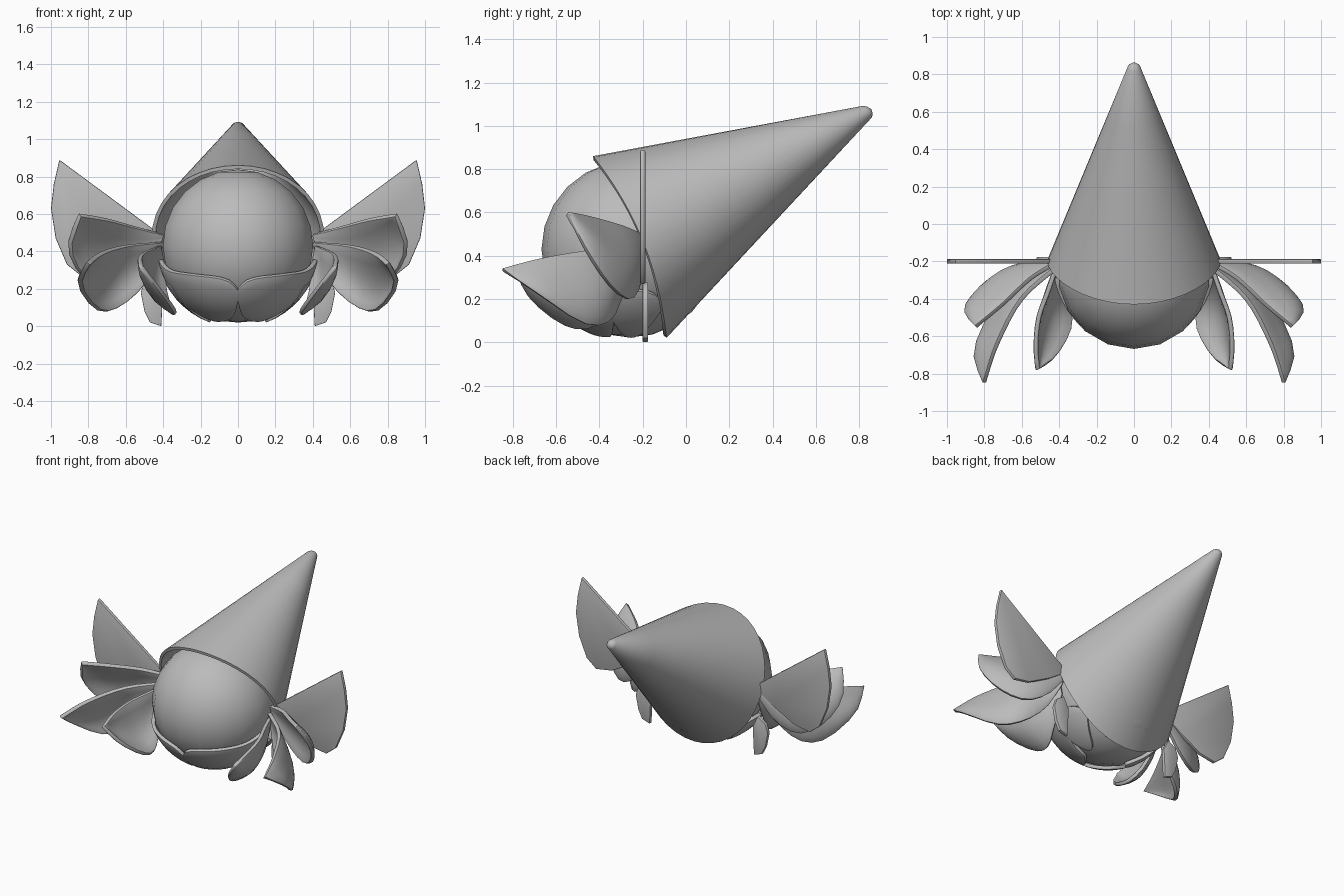
import bpy, bmesh, math
from mathutils import Vector

if "Cube" in bpy.data.objects:
    bpy.data.objects.remove(bpy.data.objects["Cube"])

grey = bpy.data.materials.new("plain grey")
grey.diffuse_color = (0.5, 0.5, 0.5, 1)
grey.use_nodes = True
grey.node_tree.nodes["Principled BSDF"].inputs["Base Color"].default_value = grey.diffuse_color
HEAD = Vector((0, -0.26, 0.43))


def finish(name, bm, thick=0, offset=0, bevel=0, mirror=False, angle=40):
    """Turn a bmesh into a named part and bake its modifiers."""
    bmesh.ops.remove_doubles(bm, verts=bm.verts, dist=0.0005)
    bmesh.ops.recalc_face_normals(bm, faces=bm.faces)
    me = bpy.data.meshes.new(name)
    bm.to_mesh(me)
    bm.free()
    me.materials.append(grey)
    ob = bpy.data.objects.new(name, me)
    bpy.context.collection.objects.link(ob)
    if thick:
        m = ob.modifiers.new("thickness", 'SOLIDIFY')
        m.thickness, m.offset = thick, offset
    if bevel:
        m = ob.modifiers.new("soft_edge", 'BEVEL')
        m.width, m.segments = bevel, 2
        m.limit_method, m.angle_limit = 'ANGLE', math.radians(50)
    if mirror:
        m = ob.modifiers.new("mirror", 'MIRROR')
        m.use_mirror_merge = False
    bpy.ops.object.select_all(action='DESELECT')
    ob.select_set(True)
    bpy.context.view_layer.objects.active = ob
    bpy.ops.object.convert(target='MESH')
    bpy.ops.object.shade_smooth_by_angle(angle=math.radians(angle))
    return ob


def resample(pts, n):
    """Smooth curve through the points, sampled n + 1 times."""
    p = [Vector(q) for q in pts]
    p = [2 * p[0] - p[1]] + p + [2 * p[-1] - p[-2]]
    out, segs = [], len(pts) - 1
    for i in range(n + 1):
        u = i / n * segs
        k = min(int(u), segs - 1)
        t = u - k
        a, b, c, d = p[k:k + 4]
        out.append(0.5 * (2 * b + (c - a) * t + (2 * a - 5 * b + 4 * c - d) * t * t
                          + (3 * b - a - 3 * c + d) * t ** 3))
    return out


def skin(rows, closed=False):
    """Bridge rows of points with quads."""
    bm = bmesh.new()
    vs = [[bm.verts.new(p) for p in r] for r in rows]
    for r, s in zip(vs, vs[1:]):
        n = len(r)
        for j in range(n if closed else n - 1):
            k = (j + 1) % n
            bm.faces.new((r[j], r[k], s[k], s[j]))
    return bm


def petal(name, upper, lower, bulge, thick=0.026):
    """Cupped leaf lofted between its two edges."""
    rows, bulge = [], Vector(bulge)
    n = 12
    for i, (a, b) in enumerate(zip(resample(upper, n), resample(lower, n))):
        w = math.sin(math.pi * i / n)
        rows.append([a.lerp(b, j / 6) + bulge * w * math.sin(math.pi * j / 6)
                     for j in range(7)])
    finish(name, skin(rows), thick, 0, 0.008, True)


def plate(name, outline, y, thick, bevel):
    """Flat upright leaf facing the front."""
    bm = bmesh.new()
    bm.faces.new([bm.verts.new((x, y, z)) for x, z in outline])
    finish(name, bm, thick, 0, bevel, True)


def head_leaf(name, upper, lower, radius):
    """Leaf hugging the head; edges are azimuth and elevation in degrees."""
    rows = []
    up = resample([(a, e, 0) for a, e in upper], 14)
    lo = resample([(a, e, 0) for a, e in lower], 14)
    for a, b in zip(up, lo):
        row = []
        for j in range(7):
            q = a.lerp(b, j / 6)
            az, el = math.radians(q.x), math.radians(q.y)
            row.append(HEAD + radius * Vector((math.sin(az) * math.cos(el),
                                               -math.cos(az) * math.cos(el),
                                               math.sin(el))))
        rows.append(row)
    finish(name, skin(rows), 0.024, 0, 0.008, True)


# round head
bm = bmesh.new()
bmesh.ops.create_uvsphere(bm, u_segments=18, v_segments=12, radius=0.408)
bmesh.ops.translate(bm, verts=bm.verts, vec=HEAD)
finish("head", bm, angle=60)

# pointed hat: slanted rim with swept-back sides, lofted to a small rounded tip
N = 40


def hat_ring(cy, cz, hy, hz, rx, back=0.0):
    ring = []
    for i in range(N):
        a = 2 * math.pi * i / N
        s, c = math.sin(a), math.cos(a)
        ring.append(Vector((rx * s, cy + hy * c + back * s * s,
                            cz + hz * c + 0.5 * back * s * s)))
    return ring


rim = hat_ring(-0.26, 0.44, -0.17, 0.42, 0.462, 0.06)
end = hat_ring(0.8375, 1.066, -0.0225, 0.026, 0.034)
rows = [[a.lerp(b, t) for a, b in zip(rim, end)] for t in (0, 0.25, 0.5, 0.75, 1)]
rows.append(hat_ring(0.850, 1.073, -0.013, 0.016, 0.021))
rows.append([Vector((0, 0.857, 1.077))] * N)
finish("hat", skin(rows, True), 0.02, -1)

# large flat side blades
plate("side_blade", [(0.40, 0.48), (0.955, 0.89), (0.985, 0.76), (1.0, 0.63),
                     (0.975, 0.47), (0.915, 0.33), (0.84, 0.27), (0.72, 0.29),
                     (0.55, 0.38)], -0.2, 0.025, 0.006)

# curved side leaves
petal("upper_leaf",
      [(.40, -.20, .49), (.55, -.29, .53), (.70, -.43, .57), (.845, -.55, .595)],
      [(.41, -.20, .44), (.55, -.22, .27), (.70, -.27, .20), (.83, -.36, .27),
       (.90, -.46, .42), (.845, -.55, .595)], (.04, .04, -.01))
petal("middle_leaf",
      [(.40, -.22, .45), (.60, -.40, .43), (.73, -.64, .39), (.80, -.85, .335)],
      [(.42, -.22, .39), (.50, -.30, .22), (.64, -.36, .10), (.75, -.48, .09),
       (.845, -.68, .22), (.80, -.85, .335)], (.04, .03, -.03))
petal("lower_leaf",
      [(.42, -.24, .43), (.46, -.36, .415), (.51, -.50, .39), (.525, -.65, .36),
       (.515, -.78, .32)],
      [(.40, -.24, .34), (.38, -.34, .16), (.34, -.45, .07), (.34, -.57, .09),
       (.42, -.71, .20), (.515, -.78, .32)], (.05, 0, -.04))

# leaves wrapped around the chin and under the head
head_leaf("chin_leaf", [(-2, -36), (10, -25), (40, -21), (65, -18), (86, -10)],
          [(-2, -36), (8, -62), (40, -70), (65, -64), (86, -30)], 0.422)
head_leaf("under_leaf", [(70, -30), (85, -26), (105, -28), (118, -36)],
          [(70, -30), (80, -66), (105, -66), (118, -36)], 0.425)

# small hanging leaves behind the chin
plate("small_leaf", [(0.41, 0.0), (0.47, 0.02), (0.50, 0.08), (0.52, 0.18),
                     (0.50, 0.24), (0.44, 0.28), (0.40, 0.2)], -0.188, 0.025, 0.004)
